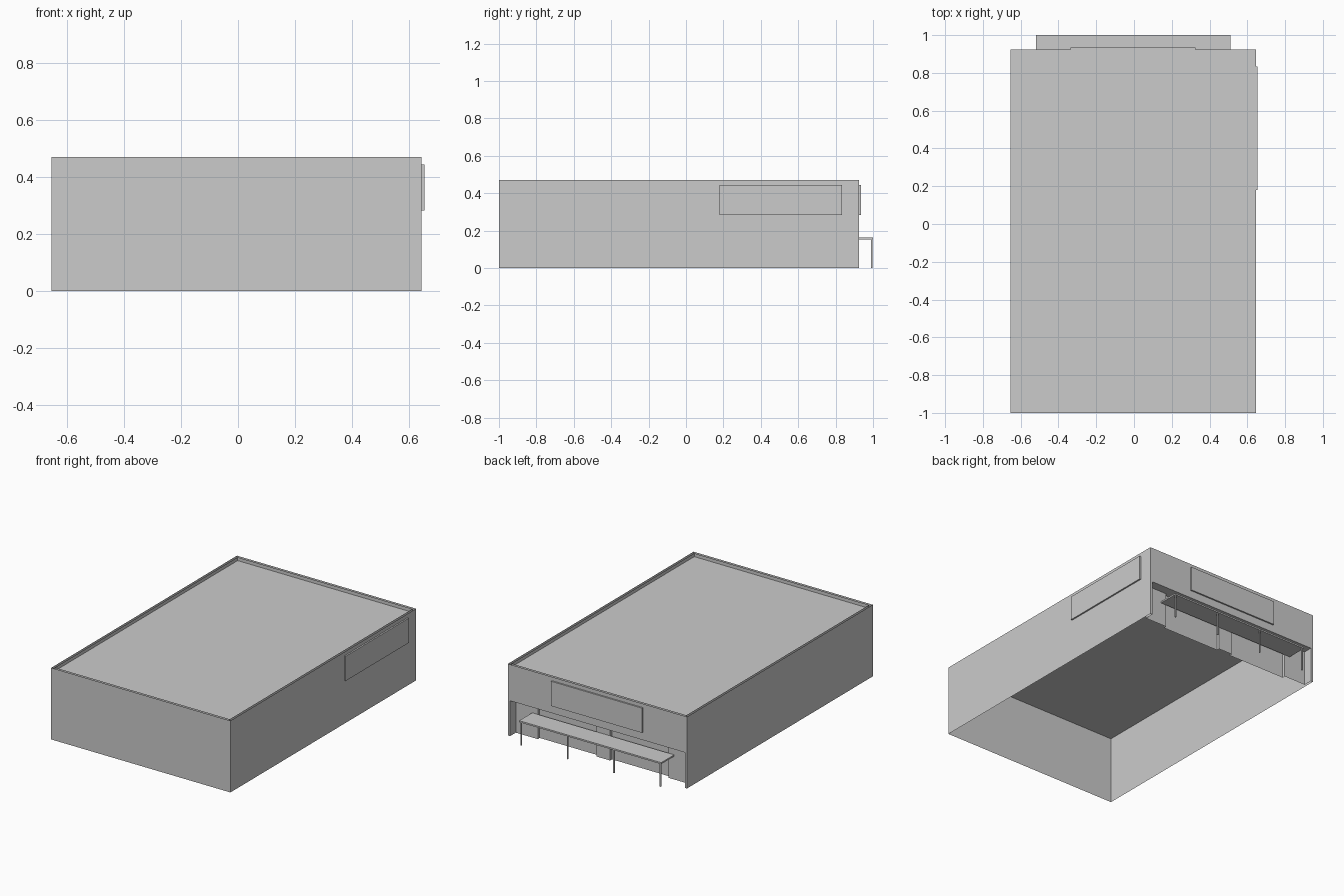
import bpy, bmesh

if "Cube" in bpy.data.objects:
    bpy.data.objects.remove(bpy.data.objects["Cube"])

X0, X1, Y0, Y1, H = -0.655, 0.645, -1.0, 0.925, 0.47
RIM, ROOF_Z = 0.016, 0.448       # parapet width, roof height
SOFFIT_Z = 0.232                 # top of the shopfront recess
YW, YD = 0.865, 0.845            # shopfront wall and recessed bays
CX = (X0 + X1) / 2


def make_object(name, bm):
    mesh = bpy.data.meshes.new(name)
    bm.to_mesh(mesh)
    bm.free()
    ob = bpy.data.objects.new(name, mesh)
    bpy.context.collection.objects.link(ob)
    return ob


def box(name, x, y, z):
    bm = bmesh.new()
    bmesh.ops.create_cube(bm, size=1)
    for v in bm.verts:
        v.co = [(a + b) / 2 + c * (b - a) for (a, b), c in zip((x, y, z), v.co)]
    return make_object(name, bm)


def sheet(bm, path, z0, z1):
    """Thin wall following a plan path."""
    for a, b in zip(path, path[1:]):
        bm.faces.new([bm.verts.new((*p, z)) for p, z in ((a, z0), (b, z0), (b, z1), (a, z1))])


# outer walls: three full-height sides plus the band over the shopfront
bm = bmesh.new()
sheet(bm, [(X0, Y1), (X0, Y0), (X1, Y0), (X1, Y1)], 0, H)
sheet(bm, [(X1, Y1), (X0, Y1)], SOFFIT_Z, H)
make_object("outer_walls", bm)

# roof with parapet rim
bm = bmesh.new()
top = bm.faces.new([bm.verts.new((x, y, H)) for x, y in ((X0, Y0), (X1, Y0), (X1, Y1), (X0, Y1))])
bmesh.ops.inset_region(bm, faces=[top], thickness=RIM)
geo = bmesh.ops.extrude_discrete_faces(bm, faces=[top])["faces"]
for v in geo[0].verts:
    v.co.z = ROOF_Z
# sides of the sunken roof
inner = [(X0 + RIM, Y0 + RIM), (X0 + RIM, Y1 - RIM), (X1 - RIM, Y1 - RIM), (X1 - RIM, Y0 + RIM)]
if len(bm.faces) < 9:
    sheet(bm, inner + inner[:1], ROOF_Z, H)
bmesh.ops.remove_doubles(bm, verts=bm.verts[:], dist=1e-5)
make_object("roof_and_parapet", bm)

# recessed shopfront with corner piers and two set-back bays
half = [(CX + 0.05, YW), (CX + 0.05, YD), (CX + 0.475, YD), (CX + 0.475, YW),
        (X1 - RIM, YW), (X1 - RIM, Y1)]
mirrored = [(2 * CX - x, y) for x, y in half]
recess = half[::-1] + mirrored
bm = bmesh.new()
sheet(bm, [(X1, Y1)] + recess + [(X0, Y1)], 0, SOFFIT_Z)
bm.faces.new([bm.verts.new((x, y, SOFFIT_Z)) for x, y in recess])
bmesh.ops.remove_doubles(bm, verts=bm.verts[:], dist=1e-5)
make_object("shopfront", bm)

# blank sign boards
box("back_sign_board", (-0.335, 0.325), (Y1, Y1 + 0.01), (0.283, 0.445))
box("side_sign_board", (X1, X1 + 0.01), (0.18, 0.835), (0.283, 0.445))

# canopy and its posts
box("canopy", (CX - 0.515, CX + 0.515), (YW, 1.0), (0.152, 0.162))
for i in range(4):
    px = CX + (i - 1.5) * 0.337
    box(f"canopy_post_{i + 1}", (px - 0.004, px + 0.004), (0.988, 0.996), (0, 0.152))
